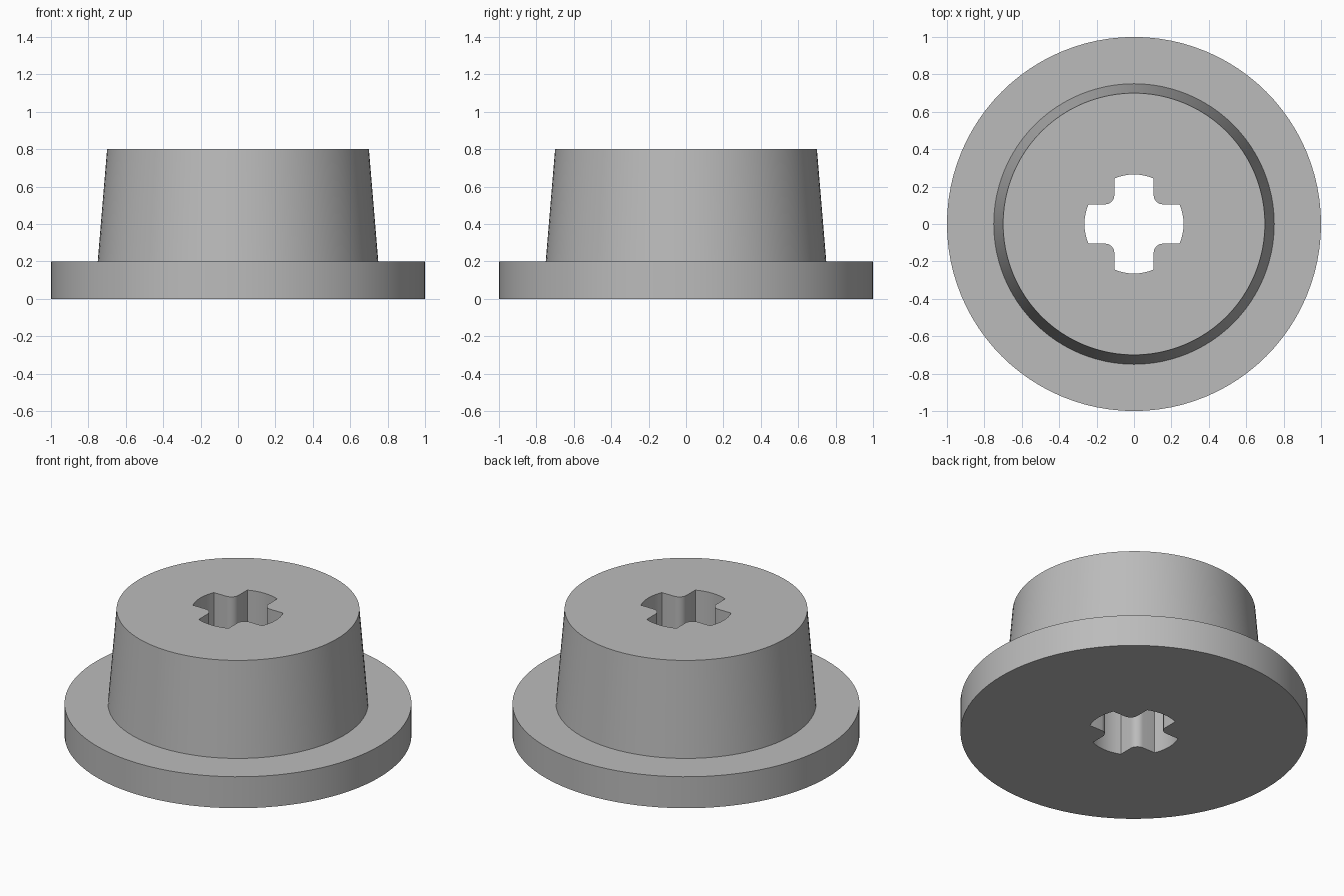
import bpy, bmesh, math
from mathutils import Vector

if "Cube" in bpy.data.objects:
    bpy.data.objects.remove(bpy.data.objects["Cube"])

SEG = 96
grey = bpy.data.materials.new("plain grey")
grey.diffuse_color = (0.5, 0.5, 0.5, 1)
grey.use_nodes = True
grey.node_tree.nodes["Principled BSDF"].inputs["Base Color"].default_value = grey.diffuse_color


def circle(radius):
    return [(radius * math.cos(2 * math.pi * i / SEG), radius * math.sin(2 * math.pi * i / SEG))
            for i in range(SEG)]


def cross(half_width, radius, fillet):
    """Four-armed hole with arc ends and rounded inner corners."""
    a = math.asin(half_width / radius)
    quarter = [(radius * math.cos(t), radius * math.sin(t))
               for t in (a * (i / 4 - 1) for i in range(9))]
    c = half_width + fillet
    for i in range(9):
        t = -math.pi / 2 - math.pi / 2 * i / 8
        quarter.append((c + fillet * math.cos(t), c + fillet * math.sin(t)))
    points = []
    for k in range(4):
        s, co = round(math.sin(k * math.pi / 2)), round(math.cos(k * math.pi / 2))
        points += [(x * co - y * s, x * s + y * co) for x, y in quarter]
    return points


bm = bmesh.new()


def ring(points, z):
    verts = [bm.verts.new((x, y, z)) for x, y in points]
    for i, v in enumerate(verts):
        bm.edges.new((v, verts[(i + 1) % len(verts)]))
    return verts


def bridge(a, b):
    n = len(a)
    for i in range(n):
        j = (i + 1) % n
        bm.faces.new((a[i], a[j], b[j], b[i]))


def cap(outer, inner, normal):
    loops = set(outer) | set(inner)
    edges = [e for e in bm.edges if e.verts[0] in loops and e.verts[1] in loops]
    bmesh.ops.triangle_fill(bm, use_beauty=True, use_dissolve=False, edges=edges, normal=normal)


# Flange and tapered boss, from the bottom up
rings = [ring(circle(r), z) for r, z in ((1, 0), (1, 0.2), (0.75, 0.2), (0.7, 0.8))]
# Cross-shaped through hole
slot = cross(0.105, 0.265, 0.05)
low, high = ring(slot, 0), ring(slot, 0.8)
# Flat annular caps
cap(rings[0], low, Vector((0, 0, -1)))
cap(rings[-1], high, Vector((0, 0, 1)))
# Walls
for a, b in zip(rings, rings[1:]):
    bridge(a, b)
bridge(high, low)
bmesh.ops.recalc_face_normals(bm, faces=bm.faces[:])

mesh = bpy.data.meshes.new("flanged_bushing")
bm.to_mesh(mesh)
bm.free()
mesh.materials.append(grey)
obj = bpy.data.objects.new("flanged_bushing", mesh)
bpy.context.collection.objects.link(obj)
bpy.context.view_layer.objects.active = obj
obj.select_set(True)
bpy.ops.object.shade_smooth_by_angle(angle=math.radians(30))
